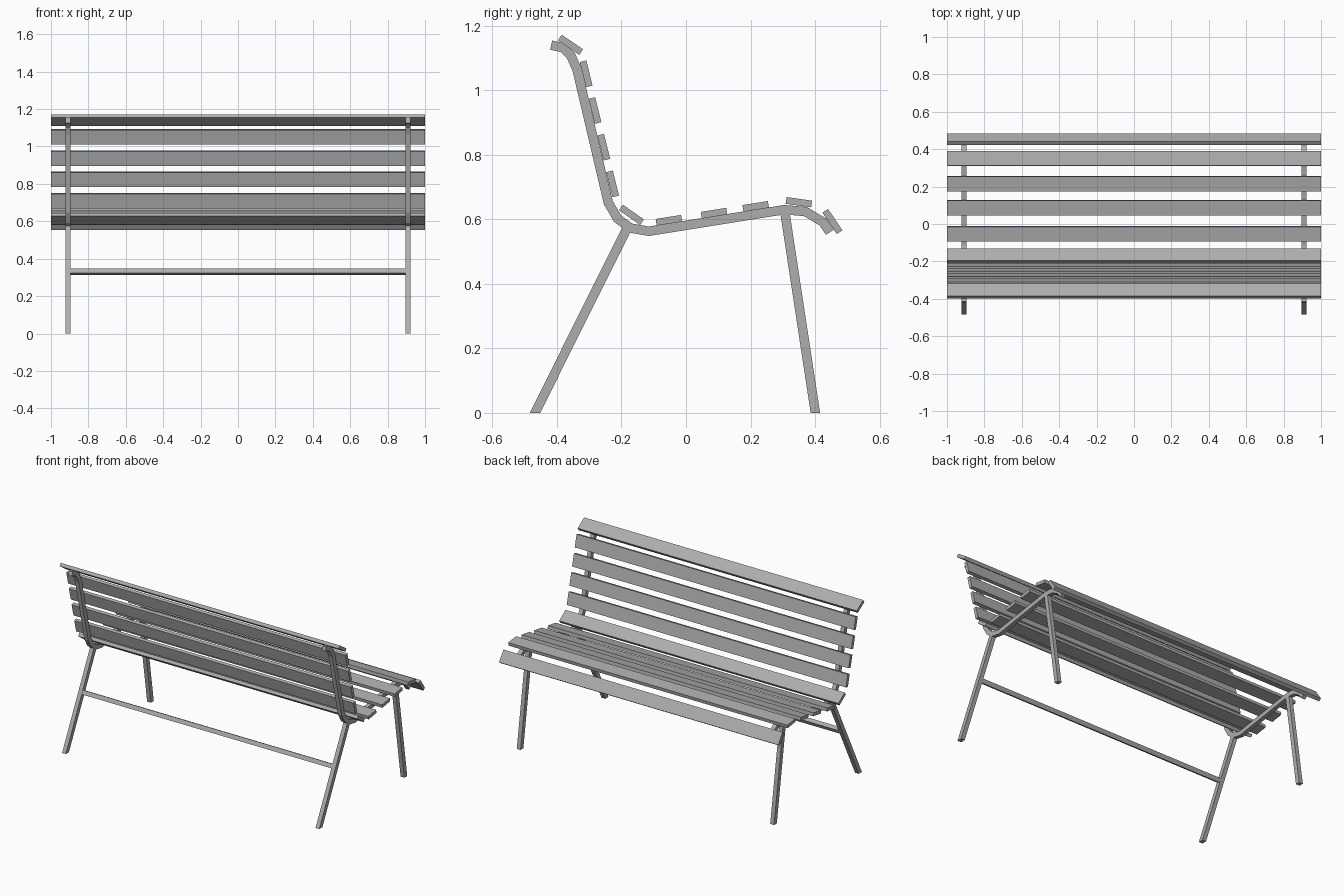
import bpy, math
from mathutils import Vector

if "Cube" in bpy.data.objects:
    bpy.data.objects.remove(bpy.data.objects["Cube"])

W = 0.029      # tube depth in the side plane
TX = 0.027     # tube width along x
FX = 0.908     # x of the side frames

grey = bpy.data.materials.new("dark_grey")
grey.diffuse_color = (0.42, 0.42, 0.42, 1)
grey.use_nodes = True
grey.node_tree.nodes["Principled BSDF"].inputs["Base Color"].default_value = grey.diffuse_color


def strip(name, pts, x0, x1, width=W, flat_start=False):
    """Sweep a rectangular bar along a side-plane (y, z) path with mitred corners."""
    p = [Vector(q) for q in pts]
    d = [(b - a).normalized() for a, b in zip(p, p[1:])]
    verts, faces = [], []
    for i, q in enumerate(p):
        a, b = d[max(i - 1, 0)], d[min(i, len(d) - 1)]
        na, nb = Vector((-a.y, a.x)), Vector((-b.y, b.x))
        m = (na + nb).normalized()
        off = m * (width / 2 / m.dot(na))
        if i == 0 and flat_start:      # foot cut level with the ground
            off = Vector((-width / 2 / abs(d[0].y), 0))
        for x, s in ((x0, 1), (x1, 1), (x1, -1), (x0, -1)):
            r = q + off * s
            verts.append((x, r.x, r.y))
    for i in range(len(p) - 1):
        for k in range(4):
            j = (k + 1) % 4
            faces.append((i * 4 + k, i * 4 + j, i * 4 + 4 + j, i * 4 + 4 + k))
    n = len(verts)
    faces += [(3, 2, 1, 0), (n - 4, n - 3, n - 2, n - 1)]
    me = bpy.data.meshes.new(name)
    me.from_pydata(verts, [], faces)
    me.materials.append(grey)
    ob = bpy.data.objects.new(name, me)
    bpy.context.collection.objects.link(ob)
    return ob


def slat(name, y, z, deg, length=0.08, thick=0.021):
    """Full-width board centred at (y, z), tilted in the side plane."""
    v = Vector((math.cos(math.radians(deg)), math.sin(math.radians(deg)))) * length / 2
    c = Vector((y, z))
    return strip(name, [c - v, c + v], -1, 1, thick)


# Bent side frames and legs
frame = [(-0.418, 1.140), (-0.382, 1.132), (-0.357, 1.108), (-0.338, 1.065),
         (-0.241, 0.652), (-0.212, 0.602), (-0.172, 0.573), (-0.115, 0.563),
         (0.305, 0.630), (0.370, 0.624), (0.424, 0.592), (0.446, 0.560)]
rear_foot, rear_top = (-0.468, 0), (-0.183, 0.572)
for side, sx in (("left", -1), ("right", 1)):
    a, b = sx * FX - TX / 2, sx * FX + TX / 2
    strip("frame_" + side, frame, a, b)
    strip("rear_leg_" + side, [rear_foot, rear_top], a, b, flat_start=True)
    strip("front_leg_" + side, [(0.401, 0), (0.306, 0.625)], a, b, flat_start=True)

# Crossbar between the rear legs
c = Vector(rear_foot).lerp(Vector(rear_top), 0.33 / 0.572)
u = (Vector(rear_top) - Vector(rear_foot)).normalized() * 0.0135
strip("crossbar", [c - u, c + u], -FX + TX / 2, FX - TX / 2, 0.027)

# Backrest slats
slat("back_slat_top", -0.358, 1.141, -34)
for i in range(4):
    slat(f"back_slat_{i + 1}", -0.3095 + 0.0273 * i, 1.051 - 0.1137 * i, -76)

# Seat slats
for i, (y, z, deg) in enumerate([(-0.169, 0.614, -35), (-0.053, 0.597, 9),
                                 (0.087, 0.619, 9), (0.216, 0.640, 9),
                                 (0.350, 0.653, -8), (0.454, 0.593, -56)]):
    slat(f"seat_slat_{i + 1}", y, z, deg)
